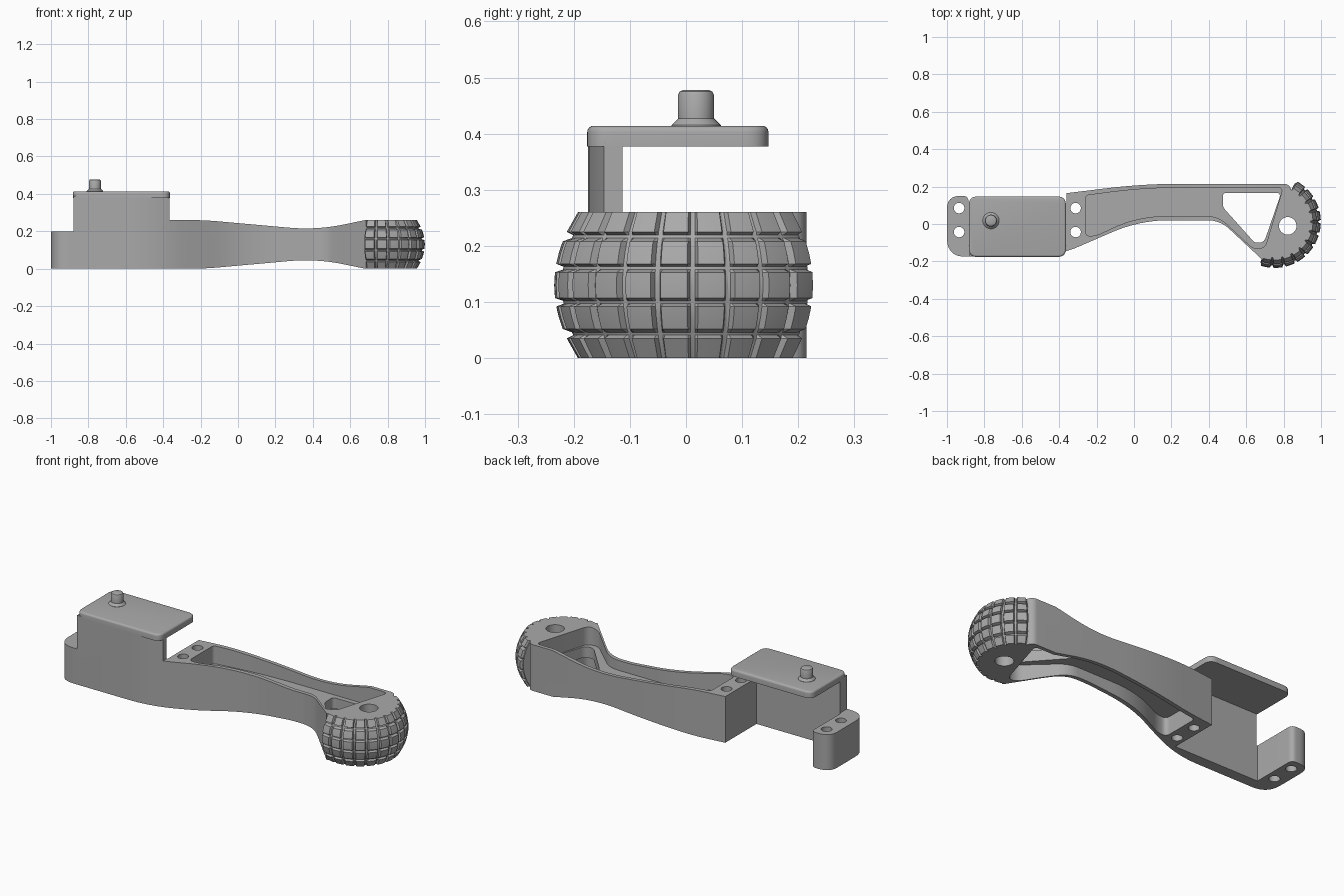
import bpy, bmesh, math
from mathutils import Vector, Matrix

cube = bpy.data.objects.get("Cube")
if cube:
    bpy.data.objects.remove(cube, do_unlink=True)

grey = bpy.data.materials.new("plain grey")
grey.use_nodes = True
grey.diffuse_color = (0.4, 0.4, 0.4, 1)
grey.node_tree.nodes["Principled BSDF"].inputs["Base Color"].default_value = (0.4, 0.4, 0.4, 1)


def add_object(name, bm):
    bmesh.ops.recalc_face_normals(bm, faces=bm.faces)
    mesh = bpy.data.meshes.new(name)
    bm.to_mesh(mesh)
    bm.free()
    mesh.materials.append(grey)
    obj = bpy.data.objects.new(name, mesh)
    bpy.context.collection.objects.link(obj)
    return obj


def rounded(corners, steps=10):
    """Closed outline; each corner is (x, y, distance trimmed for rounding)."""
    path = []
    for i, (x, y, cut) in enumerate(corners):
        p = Vector((x, y))
        if not cut:
            path.append(p)
            continue
        a = p + (Vector(corners[i - 1][:2]) - p).normalized() * cut
        b = p + (Vector(corners[(i + 1) % len(corners)][:2]) - p).normalized() * cut
        for k in range(steps + 1):
            t = k / steps
            path.append(a * (1 - t) ** 2 + p * 2 * t * (1 - t) + b * t * t)
    return path


def prism(name, outline, low, high):
    bm = bmesh.new()
    face = bm.faces.new([bm.verts.new((p[0], p[1], low)) for p in outline])
    top = bmesh.ops.extrude_face_region(bm, geom=[face])["geom"]
    verts = [v for v in top if isinstance(v, bmesh.types.BMVert)]
    bmesh.ops.translate(bm, verts=verts, vec=(0, 0, high - low))
    return add_object(name, bm)


def circle(x, y, r, n=40):
    return [(x + r * math.cos(math.tau * i / n), y + r * math.sin(math.tau * i / n)) for i in range(n)]


def apply_modifiers(obj):
    bpy.context.view_layer.objects.active = obj
    for mod in list(obj.modifiers):
        bpy.ops.object.modifier_apply(modifier=mod.name)


def combine(obj, other, operation):
    mod = obj.modifiers.new(operation, 'BOOLEAN')
    mod.object, mod.operation, mod.solver = other, operation, 'EXACT'
    apply_modifiers(obj)
    bpy.data.objects.remove(other, do_unlink=True)


def smooth(obj):
    bpy.ops.object.select_all(action='DESELECT')
    obj.select_set(True)
    bpy.context.view_layer.objects.active = obj
    bpy.ops.object.shade_smooth_by_angle(angle=math.radians(28))


HEIGHT = 0.26
WHEEL = Vector((0.752, 0.012))
PITCH = math.radians(15.6)

# Arm outline seen from above, with the open slot for the motor
heel = [(WHEEL.x + 0.17 * math.cos(a), WHEEL.y + 0.17 * math.sin(a), 0)
        for a in (PITCH * k / 2 for k in range(-13, 8))]
outline = rounded([(-1, -0.175, 0.1), (-0.42, -0.175, 0.14), (0.03, 0.02, 0.16),
                   (0.46, 0.02, 0.07), (0.685, -0.19, 0)] + heel +
                  [(0.83, 0.215, 0.03), (0.05, 0.215, 0.2), (-0.36, 0.165, 0),
                   (-0.36, -0.113, 0), (-0.885, -0.113, 0), (-0.885, 0.15, 0.03), (-1, 0.15, 0.07)])
arm = prism("arm", outline, -0.1, 0.6)

# Side profile trims the arm to its waist, front wall and low end block
upper = [(-1.1, 0.2, 0), (-0.88, 0.2, 0), (-0.88, 0.39, 0), (-0.365, 0.39, 0),
         (-0.365, HEIGHT, 0), (-0.18, HEIGHT, 0.08), (0.42, 0.206, 0.15),
         (0.68, HEIGHT, 0), (1.2, HEIGHT, 0)]
lower = [(x, HEIGHT - z, c) for x, z, c in reversed(upper[5:])]
side = prism("side_profile", rounded(upper + lower + [(-1.1, 0, 0)]), -0.6, 0.6)
side.data.transform(Matrix.Rotation(math.pi / 2, 4, 'X'))
combine(arm, side, 'INTERSECT')

# Pockets above and below a central web
pocket = rounded([(-0.26, 0.152, 0.02), (0.05, 0.194, 0.2), (0.797, 0.194, 0.03),
                  (0.7, -0.13, 0.035), (0.635, -0.13, 0.025), (0.45, 0.042, 0.06),
                  (0.02, 0.042, 0.15), (-0.2, -0.062, 0.03), (-0.26, -0.066, 0.03)])
for low, high in ((-0.1, 0.1), (0.16, 0.5)):
    combine(arm, prism("pocket_cutter", pocket, low, high), 'DIFFERENCE')

# Triangular window, axle hole and screw holes
window = rounded([(0.475, 0.167, 0.02), (0.787, 0.167, 0.03), (0.695, -0.1, 0.03),
                  (0.645, -0.1, 0.015), (0.475, 0.09, 0.02)])
combine(arm, prism("window_cutter", window, -0.1, 0.5), 'DIFFERENCE')
holes = [(0.822, -0.01, 0.047)] + [(x, y, 0.028) for x in (-0.935, -0.312) for y in (0.085, -0.043)]
for x, y, r in holes:
    combine(arm, prism("hole_cutter", circle(x, y, r), -0.1, 0.5), 'DIFFERENCE')

# Barrel-shaped tread: a swept grid whose radius dips along the grooves
rows = [(0, 0), (0.035, 0), (0.041, 1), (0.046, 1), (0.052, 0), (0.072, 0), (0.092, 0),
        (0.097, 1), (0.102, 1), (0.107, 0), (0.13, 0)]
rows += [(HEIGHT - z, g) for z, g in reversed(rows[:-1])]
columns = []
for k in range(-7, 4):
    columns += [((k + f) * PITCH, g) for f, g in
                ((0, 1), (0.07, 0.9), (0.14, 0), (0.5, 0), (0.86, 0), (0.93, 0.9))]
columns.append((4 * PITCH, 1))

bm = bmesh.new()
loops = []
for angle, dip in columns:
    out = Vector((math.cos(angle), math.sin(angle)))
    section = [(0.247 - 2.5 * (z - HEIGHT / 2) ** 2 - 0.014 * max(dip, g), z) for z, g in rows]
    section += [(0.15, HEIGHT), (0.15, 0)]
    loops.append([bm.verts.new((WHEEL.x + out.x * r, WHEEL.y + out.y * r, z)) for r, z in section])
for a, b in zip(loops, loops[1:]):
    for i in range(len(a)):
        bm.faces.new((a[i - 1], a[i], b[i], b[i - 1]))
bm.faces.new(loops[0])
bm.faces.new(loops[-1])
tread = add_object("tread", bm)
smooth(tread)

# Motor cover plate with a softened top edge
c = 0.045
plate = prism("cover_plate", rounded([(-0.883, -0.176, c), (-0.364, -0.176, c),
                                      (-0.364, 0.147, c), (-0.883, 0.147, c)]), 0.377, 0.414)
bm = bmesh.new()
bm.from_mesh(plate.data)
rim = [e for e in bm.edges if all(v.co.z > 0.41 for v in e.verts)]
bmesh.ops.bevel(bm, geom=rim, offset=0.011, segments=4, profile=0.5, affect='EDGES')
bm.to_mesh(plate.data)
bm.free()

# Turned pivot pin with a flared foot
bm = bmesh.new()
profile = [(0.044, 0.405), (0.044, 0.415), (0.032, 0.427), (0.032, 0.469), (0.029, 0.475), (0.023, 0.478)]
rings = [[bm.verts.new((x, y, z)) for x, y in circle(-0.765, 0.018, r)] for r, z in profile]
for a, b in zip(rings, rings[1:]):
    for i in range(len(a)):
        bm.faces.new((a[i - 1], a[i], b[i], b[i - 1]))
bm.faces.new(rings[0])
bm.faces.new(rings[-1])
pin = add_object("pivot_pin", bm)

for part in (arm, plate, pin):
    smooth(part)
